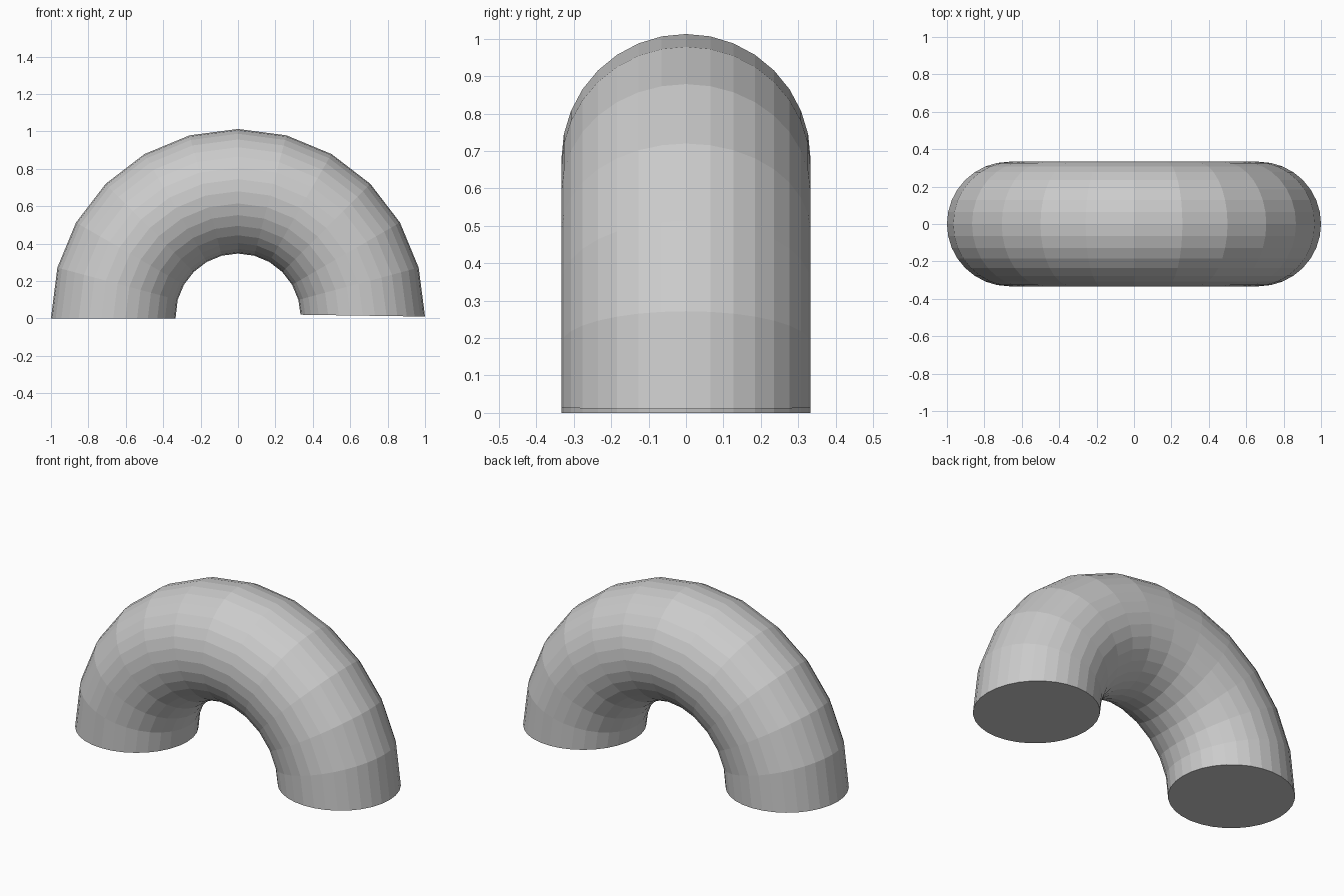
import bpy, bmesh
from math import sin, cos, pi

if "Cube" in bpy.data.objects:
    bpy.data.objects.remove(bpy.data.objects["Cube"])

R, r = 0.667, 0.333      # bend radius, tube radius
STEPS, SIDES = 12, 32    # segments along the arch, sides of the tube
CZ = 0.013               # height of the bend centre

bm = bmesh.new()

# Sweep a round section along a half circle, left foot to right foot
rings = []
for i in range(STEPS + 1):
    a = pi - pi * i / STEPS
    ring = []
    for j in range(SIDES):
        t = 2 * pi * j / SIDES
        d = R + r * cos(t)
        x, z = d * cos(a), CZ + d * sin(a)
        if i == 0:
            z = 0.0                              # left foot rests on the ground
        elif i == STEPS:
            z = 0.015 - 0.005 * cos(t)           # right foot is cut slightly askew
        ring.append(bm.verts.new((x, r * sin(t), z)))
    rings.append(ring)

# Tube wall
for a, b in zip(rings, rings[1:]):
    for j in range(SIDES):
        k = (j + 1) % SIDES
        bm.faces.new((a[j], a[k], b[k], b[j]))

# End caps
bm.faces.new(rings[0])
bm.faces.new(rings[-1])
bmesh.ops.recalc_face_normals(bm, faces=bm.faces[:])

mesh = bpy.data.meshes.new("arched_tube")
bm.to_mesh(mesh)
bm.free()
bpy.context.collection.objects.link(bpy.data.objects.new("arched_tube", mesh))
